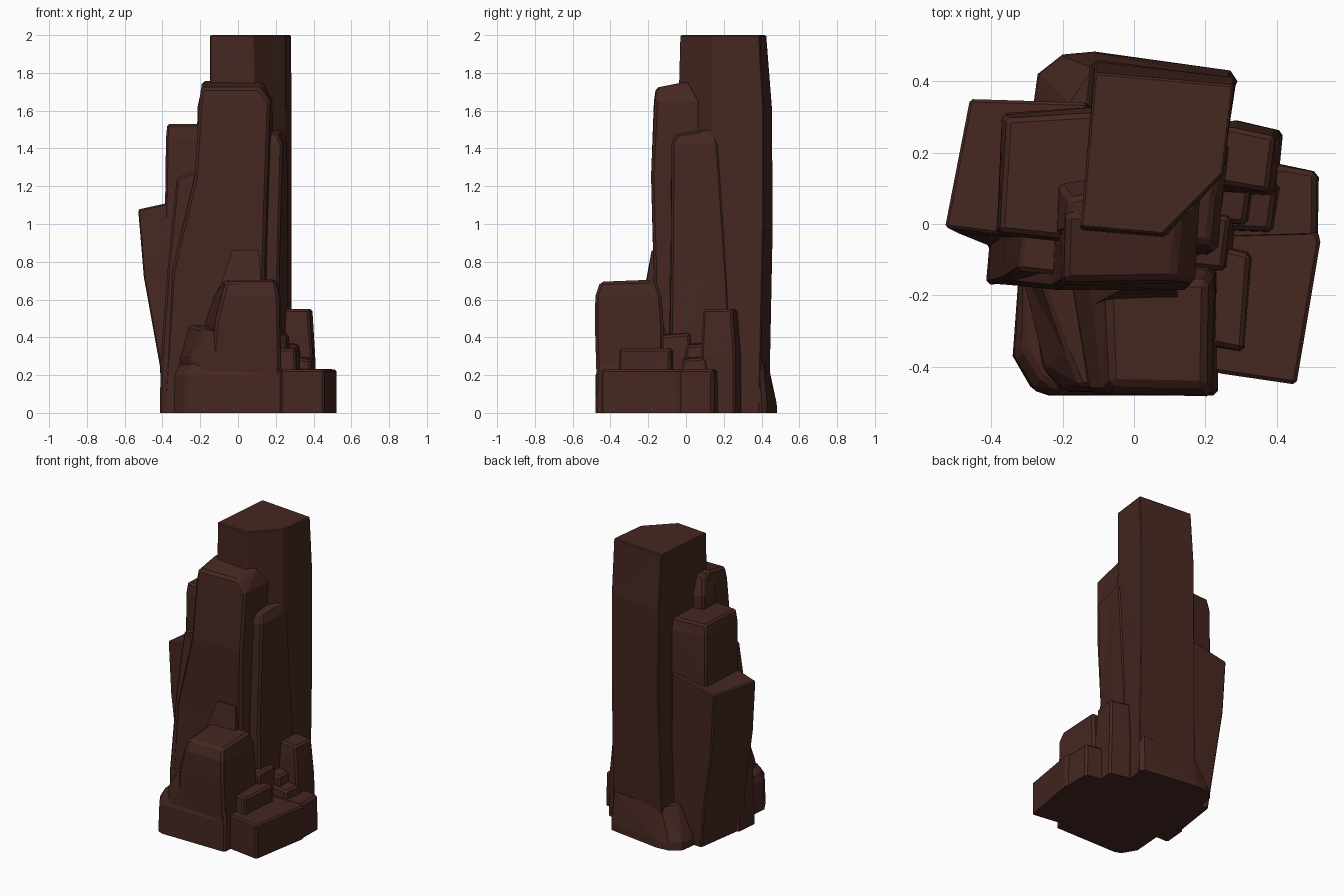
import bpy, bmesh, math

rock = bpy.data.materials.new("dark_rock")
rock.diffuse_color = (0.06, 0.020, 0.015, 1)
parts = []


def column(name, rings, chamfer=0.012):
    """Loft rings (z, slope_x, slope_y, [(x, y)...]) into a chamfered rock column."""
    bm = bmesh.new()
    loops = []
    for z, tx, ty, pts in rings:
        cx = sum(p[0] for p in pts) / len(pts)
        cy = sum(p[1] for p in pts) / len(pts)
        loops.append([bm.verts.new((x, y, z + tx * (x - cx) + ty * (y - cy))) for x, y in pts])
    n = len(loops[0])
    for a, b in zip(loops, loops[1:]):
        for i in range(n):
            j = (i + 1) % n
            bm.faces.new((a[i], a[j], b[j], b[i]))
    bm.faces.new(loops[0][::-1])
    bm.faces.new(loops[-1])
    bmesh.ops.recalc_face_normals(bm, faces=bm.faces)
    if chamfer:
        edges = [e for e in bm.edges if e.calc_face_angle(0) > math.radians(35)
                 and max(v.co.z for v in e.verts) > 0.02]
        bmesh.ops.bevel(bm, geom=edges, offset=chamfer, segments=1, affect='EDGES', profile=0.5)
    bmesh.ops.triangulate(bm, faces=bm.faces)
    me = bpy.data.meshes.new(name)
    bm.to_mesh(me)
    bm.free()
    me.materials.append(rock)
    ob = bpy.data.objects.new(name, me)
    bpy.context.collection.objects.link(ob)
    parts.append(ob)


# tallest shaft
column("rock_spire", [
    (0, 0, 0, [(-.15, -.03), (.08, -.05), (.24, .12), (.285, .39), (-.13, .44)]),
    (1.0, 0, 0, [(-.15, -.02), (.09, -.04), (.245, .13), (.285, .41), (-.11, .46)]),
    (1.62, 0, 0, [(-.15, -.02), (.09, -.04), (.25, .14), (.285, .41), (-.11, .455)]),
    (2.0, 0, 0, [(-.15, -.01), (.08, -.03), (.25, .14), (.28, .39), (-.11, .425)])], 0.006)

# flared foot at the back
column("back_foot", [
    (0, 0, 0, [(-.30, .2), (.2, .2), (.29, .40), (.27, .43), (-.11, .483), (-.2, .475), (-.27, .42)]),
    (.05, 0, 0, [(-.30, .2), (.2, .2), (.29, .40), (.27, .43), (-.11, .48), (-.2, .47), (-.265, .42)]),
    (.26, 0, 0, [(-.2, .2), (.2, .2), (.28, .385), (.26, .41), (-.11, .435), (-.14, .40), (-.18, .34)])], 0)

# tall slab in front of the shaft
column("front_slab", [
    (0, 0, 0, [(-.40, -.168), (.15, -.168), (.17, .05), (-.38, .05)]),
    (.75, 0, 0, [(-.35, -.172), (.14, -.17), (.17, .07), (-.33, .05)]),
    (1.25, 0, 0, [(-.23, -.185), (.155, -.185), (.18, .08), (-.22, .05)]),
    (1.65, 0, 0, [(-.205, -.17), (.17, -.165), (.185, .08), (-.20, .05)]),
    (1.74, 0, .2, [(-.195, -.16), (.11, -.155), (.13, .02), (-.19, .03)])], 0.015)

# stepped shoulder left of the slab
column("left_shoulder", [
    (0, 0, 0, [(-.415, -.17), (-.1, -.15), (-.1, .05), (-.40, 0)]),
    (.28, 0, 0, [(-.41, -.17), (-.1, -.15), (-.1, .05), (-.395, 0)]),
    (.8, 0, 0, [(-.37, -.16), (-.1, -.15), (-.1, .05), (-.36, 0)]),
    (1.28, .4, 0, [(-.325, -.13), (-.15, -.15), (-.15, .05), (-.31, 0)])])

# left columns, low to high
column("left_low_column", [
    (0, 0, 0, [(-.40, -.09), (-.11, -.09), (-.1, .30), (-.34, .32)]),
    (.25, 0, 0, [(-.415, -.06), (-.11, -.06), (-.1, .32), (-.37, .335)]),
    (.72, 0, 0, [(-.50, -.025), (-.14, -.05), (-.12, .335), (-.44, .345)]),
    (1.12, .22, 0, [(-.53, -.01), (-.21, -.05), (-.13, .34), (-.46, .35)])], 0.008)
column("left_mid_column", [
    (.6, 0, 0, [(-.40, -.03), (-.1, -.06), (-.08, .33), (-.37, .31)]),
    (1.2, 0, 0, [(-.385, -.03), (-.1, -.06), (-.08, .33), (-.37, .31)]),
    (1.45, 0, 0, [(-.382, -.03), (-.1, -.06), (-.08, .33), (-.37, .305)]),
    (1.53, 0, 0, [(-.375, -.02), (-.1, -.05), (-.1, .31), (-.355, .295)])])
column("left_small_column", [
    (1.3, 0, 0, [(-.22, -.03), (-.09, -.03), (-.09, .13), (-.22, .11)]),
    (1.62, 0, 0, [(-.215, -.03), (-.09, -.03), (-.09, .13), (-.21, .11)]),
    (1.75, .3, 0, [(-.19, -.02), (-.09, -.02), (-.09, .09), (-.18, .07)])])

# right column between the slab and the shaft
column("right_column", [
    (0, 0, 0, [(.05, -.10), (.23, -.09), (.26, .12), (.27, .25), (.05, .2)]),
    (.7, 0, 0, [(.05, -.09), (.215, -.08), (.25, .1), (.265, .22), (.05, .2)]),
    (1.42, 0, 0, [(.05, -.08), (.235, -.075), (.248, .08), (.262, .17), (.05, .2)]),
    (1.49, 0, .15, [(.05, -.05), (.21, -.05), (.225, .08), (.245, .15), (.05, .15)])])

# front ledge, lump and the wedge behind it
column("front_ledge", [
    (0, 0, 0, [(-.34, -.37), (-.285, -.465), (-.24, -.48), (.235, -.48), (.24, .04), (-.31, .04)]),
    (.2, 0, 0, [(-.335, -.37), (-.28, -.46), (-.24, -.478), (.235, -.475), (.24, .04), (-.31, .04)]),
    (.28, .1, .05, [(-.31, -.35), (-.26, -.43), (-.22, -.46), (.22, -.465), (.22, .04), (-.31, .04)])])
column("front_step", [
    (.1, 0, 0, [(-.27, -.44), (-.2, -.473), (.2, -.47), (.2, -.11), (-.32, -.11)]),
    (.3, 0, 0, [(-.25, -.40), (-.19, -.47), (.2, -.47), (.2, -.11), (-.32, -.11)]),
    (.45, 0, .1, [(-.19, -.36), (-.15, -.455), (.15, -.465), (.15, -.11), (-.28, -.11)])])
column("front_lump", [
    (.05, 0, 0, [(-.16, -.46), (.23, -.47), (.235, -.12), (-.22, -.12)]),
    (.48, 0, 0, [(-.12, -.475), (.22, -.483), (.23, -.12), (-.18, -.12)]),
    (.62, 0, 0, [(-.085, -.475), (.218, -.48), (.225, -.13), (-.13, -.13)]),
    (.70, 0, .04, [(-.065, -.45), (.2, -.455), (.205, -.16), (-.075, -.16)])], 0.016)
column("front_wedge", [
    (.6, 0, 0, [(-.12, -.23), (.13, -.22), (.13, -.1), (-.12, -.1)]),
    (.86, 0, 0, [(-.03, -.182), (.11, -.182), (.11, -.1), (-.03, -.1)])], 0)

# right blocks around the foot
column("right_block", [
    (0, 0, 0, [(.15, -.40), (.25, -.42), (.455, -.45), (.522, -.05), (.515, -.02), (.15, .06)]),
    (.23, 0, 0, [(.15, -.40), (.25, -.42), (.455, -.45), (.522, -.05), (.512, -.02), (.15, .06)])], 0.01)
column("right_rear_block", [
    (0, 0, 0, [(.14, -.05), (.515, -.04), (.518, .145), (.40, .17), (.14, .2)]),
    (.232, 0, 0, [(.14, -.05), (.51, -.04), (.512, .145), (.40, .165), (.14, .2)])], 0.014)
column("right_slab", [
    (.15, 0, 0, [(.18, -.34), (.31, -.36), (.335, -.08), (.18, -.04)]),
    (.34, 0, 0, [(.18, -.33), (.305, -.355), (.325, -.085), (.18, -.05)])])
column("right_tall_block", [
    (0, 0, 0, [(.2, .09), (.40, .08), (.418, .26), (.29, .29), (.2, .28)]),
    (.3, 0, 0, [(.2, .09), (.395, .08), (.41, .26), (.285, .29), (.2, .28)]),
    (.55, 0, 0, [(.2, .12), (.375, .09), (.395, .245), (.275, .27), (.2, .26)])])
for name, x, y0, y1, z in (("right_step_low", .40, -.02, .12, .30),
                           ("right_step_mid", .33, .00, .14, .37),
                           ("right_step_high", .27, -.13, .03, .42)):
    column(name, [
        (.1, 0, 0, [(.16, y0), (x + .01, y0 - .01), (x + .03, y1), (.16, y1 + .02)]),
        (z, -.1, .1, [(.16, y0 + .01), (x - .02, y0), (x, y1 - .01), (.16, y1)])])


def volume(me):
    bm = bmesh.new()
    bm.from_mesh(me)
    v = bm.calc_volume(signed=True)
    bm.free()
    return v


# weld the parts into one rock; a part that will not weld stays as it is
spire = parts[0]
for other in parts[1:]:
    mod = spire.modifiers.new("weld", 'BOOLEAN')
    mod.operation = 'UNION'
    mod.solver = 'MANIFOLD'
    mod.object = other
    deps = bpy.context.evaluated_depsgraph_get()
    welded = bpy.data.meshes.new_from_object(spire.evaluated_get(deps))
    spire.modifiers.remove(mod)
    before, after = volume(spire.data), volume(welded)
    if before + 1e-6 < after < before + volume(other.data) + 1e-4:
        spire.data = welded
        bpy.data.objects.remove(other)
for ob in bpy.context.collection.objects:
    ob.data.shade_flat()
